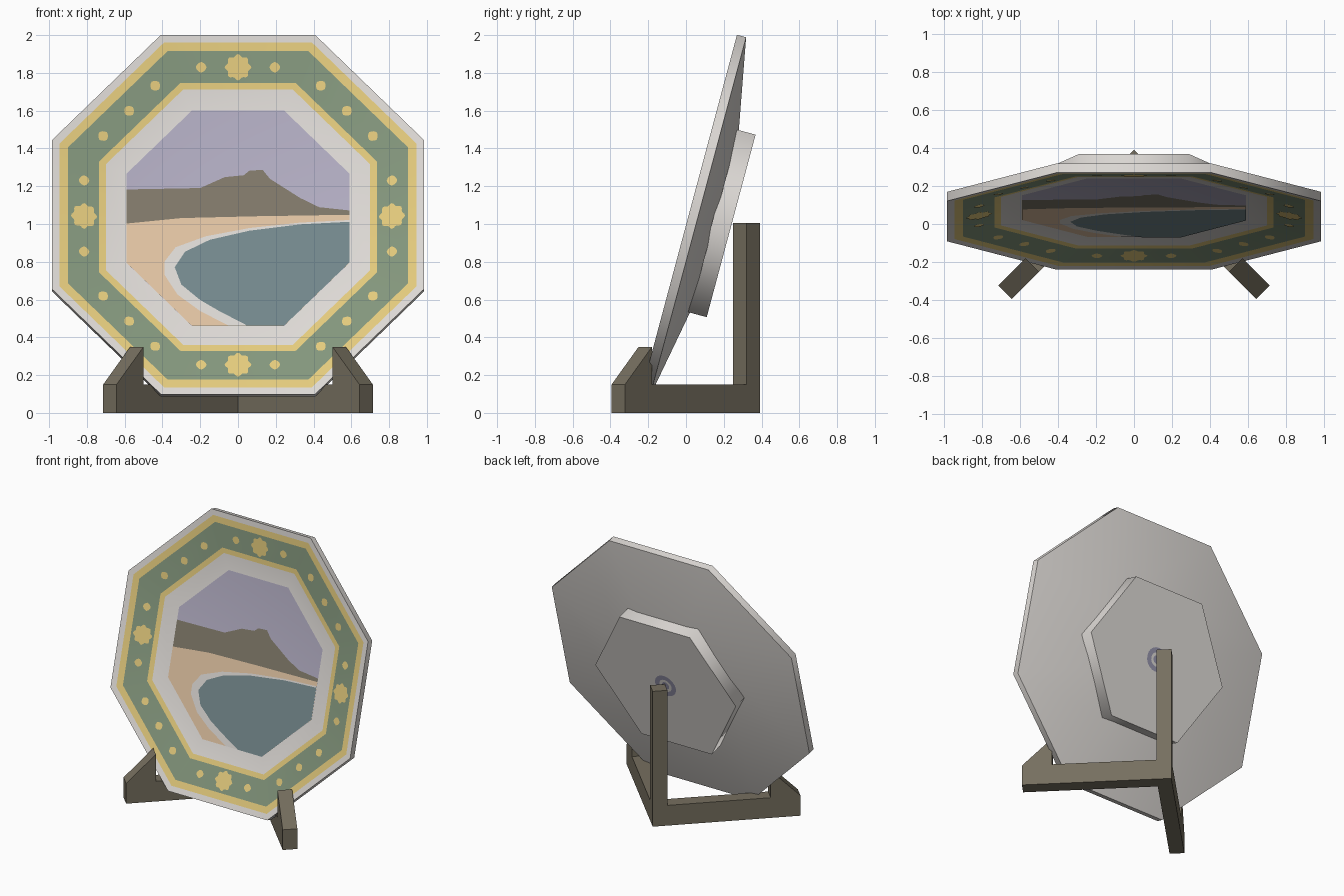
import bpy, bmesh, math
from mathutils import Matrix, Vector

if "Cube" in bpy.data.objects:
    bpy.data.objects.remove(bpy.data.objects["Cube"])


def material(name, r, g, b):
    lin = [((c / 255 + 0.055) / 1.055) ** 2.4 for c in (r, g, b)] + [1]
    m = bpy.data.materials.new(name)
    m.use_nodes = True
    m.diffuse_color = lin
    m.node_tree.nodes["Principled BSDF"].inputs["Base Color"].default_value = lin
    return m


PORCELAIN = material("porcelain white", 222, 218, 214)
GOLD = material("gold yellow", 228, 203, 125)
GREEN = material("sage green", 132, 151, 125)
SKY = material("lilac sky", 178, 173, 194)
HILL = material("brown hills", 128, 121, 106)
SAND = material("pale sand", 226, 196, 163)
WATER = material("grey blue water", 117, 138, 142)
WOOD = material("dark wood", 118, 111, 95)
MARK = material("mark violet", 150, 148, 172)

# Leaning dish frame: local x across, y up the dish, z out of its front
LEAN = Matrix.Translation((0, 0.015, 1.05)) @ Matrix.Rotation(math.radians(75), 4, 'X')
SLOPE = 0.19      # fall of the sloping border
RIM = 0.985       # centre to flat side
WELL = 0.59       # painted centre
depth = lambda a: -(RIM - a) * SLOPE


def finish(name, bm, mats, matrix=Matrix(), smooth=None):
    me = bpy.data.meshes.new(name)
    bm.to_mesh(me)
    bm.free()
    ob = bpy.data.objects.new(name, me)
    bpy.context.collection.objects.link(ob)
    for m in mats:
        me.materials.append(m)
    ob.matrix_world = matrix
    if smooth:
        bpy.ops.object.select_all(action='DESELECT')
        ob.select_set(True)
        bpy.context.view_layer.objects.active = ob
        bpy.ops.object.shade_smooth_by_angle(angle=math.radians(smooth))
    return ob


def lathe(name, sides, profile, mats):
    """Polygonal turned body; profile rows are (flat-side distance, z, material of next band)."""
    bm = bmesh.new()
    rings = []
    for a, z, _ in profile:
        r = a / math.cos(math.pi / sides)
        angles = [(k + 0.5) * math.tau / sides + math.pi / 2 for k in range(sides)]
        rings.append([bm.verts.new((r * math.cos(t), r * math.sin(t), z)) for t in angles])
    for i in range(len(rings) - 1):
        for k in range(sides):
            j = (k + 1) % sides
            f = bm.faces.new((rings[i][k], rings[i][j], rings[i + 1][j], rings[i + 1][k]))
            f.material_index = profile[i][2]
    bm.faces.new(rings[0])
    bm.faces.new(rings[-1]).material_index = profile[-1][2]
    bmesh.ops.recalc_face_normals(bm, faces=bm.faces)
    return finish(name, bm, mats, LEAN, 65)


# Dish body with coloured bands, from the back of the base round to the well
dish = [(0.5, -0.14, 0), (RIM, -0.05, 0)]
for a, band in ((RIM, 0), (0.945, 1), (0.90, 2), (0.735, 1), (0.70, 0), (WELL, 3)):
    dish.append((a, depth(a), band))
lathe("dish", 8, dish, [PORCELAIN, GOLD, GREEN, SKY])

# Six-sided foot on the back
lathe("dish_foot", 6, [(0.5, -0.13, 0), (0.5, -0.232, 0)], [PORCELAIN])


# Painted landscape: overlapping thin layers trimmed to the well
def painted_layer(name, points, mat, level):
    bm = bmesh.new()
    z = depth(WELL) + 0.0015 * level
    bm.faces.new([bm.verts.new((x, y, z)) for x, y in points])
    for k in range(8):
        n = Vector((math.cos(k * math.pi / 4), math.sin(k * math.pi / 4), 0))
        geom = bm.verts[:] + bm.edges[:] + bm.faces[:]
        bmesh.ops.bisect_plane(bm, geom=geom, plane_co=n * WELL, plane_no=n, clear_outer=True)
    bmesh.ops.recalc_face_normals(bm, faces=bm.faces)
    for f in bm.faces:
        f.normal_update()
        if f.normal.z < 0:
            f.normal_flip()
    finish(name, bm, [mat], LEAN)


BELOW = [(0.7, -0.7), (-0.7, -0.7)]
painted_layer("painted_hills", [(-0.7, 0.155), (-0.2, 0.165), (-0.07, 0.225), (0.03, 0.235),
              (0.06, 0.26), (0.13, 0.265), (0.17, 0.215), (0.33, 0.11), (0.43, 0.06),
              (0.7, 0.03)] + BELOW, HILL, 1)
painted_layer("painted_beach", [(-0.7, -0.03), (-0.59, -0.03), (-0.3, 0), (0.1, 0.01),
              (0.7, 0.02)] + BELOW, SAND, 2)
painted_layer("painted_surf", [(0.7, -0.005), (0.33, -0.025), (0.06, -0.055), (-0.17, -0.1),
              (-0.33, -0.16), (-0.39, -0.24), (-0.39, -0.31), (-0.32, -0.42), (-0.2, -0.51),
              (-0.05, -0.59), (0, -0.7), (0.7, -0.7)], PORCELAIN, 3)
painted_layer("painted_lake", [(0.7, -0.015), (0.33, -0.035), (0.06, -0.07), (-0.15, -0.12),
              (-0.28, -0.185), (-0.335, -0.27), (-0.3, -0.365), (-0.2, -0.45), (-0.1, -0.51),
              (0.04, -0.585), (0.1, -0.7), (0.7, -0.7)], WATER, 4)

# Gold dots and scalloped rosettes on the green border
bm = bmesh.new()


def flower(matrix, radius, petals, wave, steps):
    ring = []
    for i in range(steps):
        t = math.tau * i / steps
        r = radius * (1 + wave * math.cos(petals * t))
        ring.append(bm.verts.new(matrix @ Vector((r * math.cos(t), r * math.sin(t), 0))))
    bm.faces.new(ring)


BAND = 0.815
for k in range(8):
    tilt = Matrix.Rotation(math.atan(SLOPE), 4, 'Y').inverted()
    side = (Matrix.Rotation(k * math.pi / 4, 4, 'Z')
            @ Matrix.Translation((BAND, 0, depth(BAND) + 0.003)) @ tilt)
    for step in (-1, 0, 1):
        spot = side @ Matrix.Translation((0, step * 0.195, 0))
        if step == 0 and k % 2 == 0:
            flower(spot, 0.064, 8, 0.1, 48)
        else:
            flower(spot, 0.027, 4, 0.06, 12)
finish("border_flowers", bm, [GOLD], LEAN)

# Small ringed mark on the foot
bm = bmesh.new()
rings = [[bm.verts.new((r * math.cos(i * math.tau / 20), r * math.sin(i * math.tau / 20), -0.234))
          for i in range(20)] for r in (0.03, 0.05, 0.085)]
bm.faces.new(rings[0][::-1])
for i in range(20):
    j = (i + 1) % 20
    bm.faces.new((rings[1][i], rings[1][j], rings[2][j], rings[2][i]))
finish("foot_mark", bm, [MARK], LEAN)


# Wooden easel: side profiles given a thickness, turned towards each front corner
def plank(name, profile, turn):
    bm = bmesh.new()
    half = 0.05
    face = bm.faces.new([bm.verts.new((s, -half, z)) for s, z in profile])
    ext = bmesh.ops.extrude_face_region(bm, geom=[face])
    moved = [v for v in ext["geom"] if isinstance(v, bmesh.types.BMVert)]
    bmesh.ops.translate(bm, verts=moved, vec=(0, 2 * half, 0))
    bmesh.ops.recalc_face_normals(bm, faces=bm.faces)
    place = Matrix.Translation((0, 0.32, 0)) @ Matrix.Rotation(math.radians(turn), 4, 'Z')
    finish(name, bm, [WOOD], place)


plank("easel_post", [(-0.05, 0), (0.05, 0), (0.05, 1.005), (-0.05, 1.005)], -45)
for label, turn in (("left", -45), ("right", -135)):
    plank(label + "_easel_arm", [(0.05, 0), (0.96, 0), (0.96, 0.15), (0.757, 0.35),
                                 (0.757, 0.15), (0.05, 0.15)], turn)
